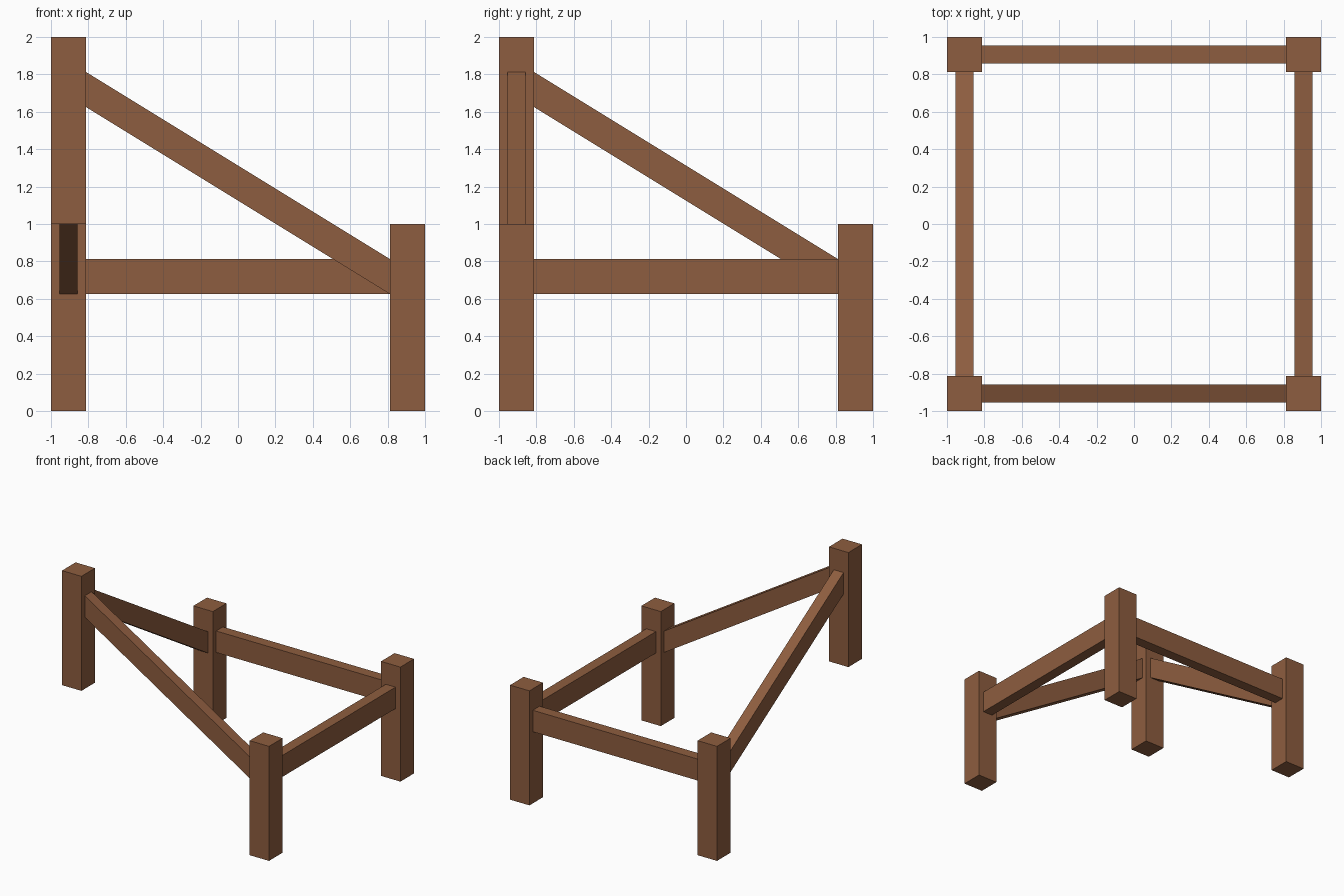
import bpy, bmesh

if "Cube" in bpy.data.objects:
    bpy.data.objects.remove(bpy.data.objects["Cube"])

wood = bpy.data.materials.new("brown_wood")
wood.diffuse_color = (0.27, 0.11, 0.05, 1)
wood.use_nodes = True
wood.node_tree.nodes["Principled BSDF"].inputs["Base Color"].default_value = wood.diffuse_color

POST = 0.1875               # post width, also rail height
MID = 1 - POST / 2          # post centre offset
INNER = 1 - POST            # inner face of posts
RAIL = 0.09375              # rail thickness
RAIL_Z = 0.71875            # rail centre above post base


def box(name, center, size, shear=(0, 0)):
    """Box whose z is shifted along x / y by the shear slopes."""
    bm = bmesh.new()
    bmesh.ops.create_cube(bm, size=1)
    for v in bm.verts:
        x, y, z = (c * s for c, s in zip(v.co, size))
        v.co = (x, y, z + x * shear[0] + y * shear[1])
    mesh = bpy.data.meshes.new(name)
    bm.to_mesh(mesh)
    bm.free()
    mesh.materials.append(wood)
    obj = bpy.data.objects.new(name, mesh)
    obj.location = center
    bpy.context.collection.objects.link(obj)
    return obj


# Four posts; the front left one is raised by a full post height
for name, sx, sy, base in (("front_left", -1, -1, 1), ("front_right", 1, -1, 0),
                           ("back_left", -1, 1, 0), ("back_right", 1, 1, 0)):
    box(name + "_post", (sx * MID, sy * MID, base + 0.5), (POST, POST, 1))

# Level rails on the back and right, sloping rails on the front and left
length = 2 * INNER
slope = -1 / length
box("back_rail", (0, MID, RAIL_Z), (length, RAIL, POST))
box("right_rail", (MID, 0, RAIL_Z), (RAIL, length, POST))
box("front_sloping_rail", (0, -MID, RAIL_Z + 0.5), (length, RAIL, POST), (slope, 0))
box("left_sloping_rail", (-MID, 0, RAIL_Z + 0.5), (RAIL, length, POST), (0, slope))
